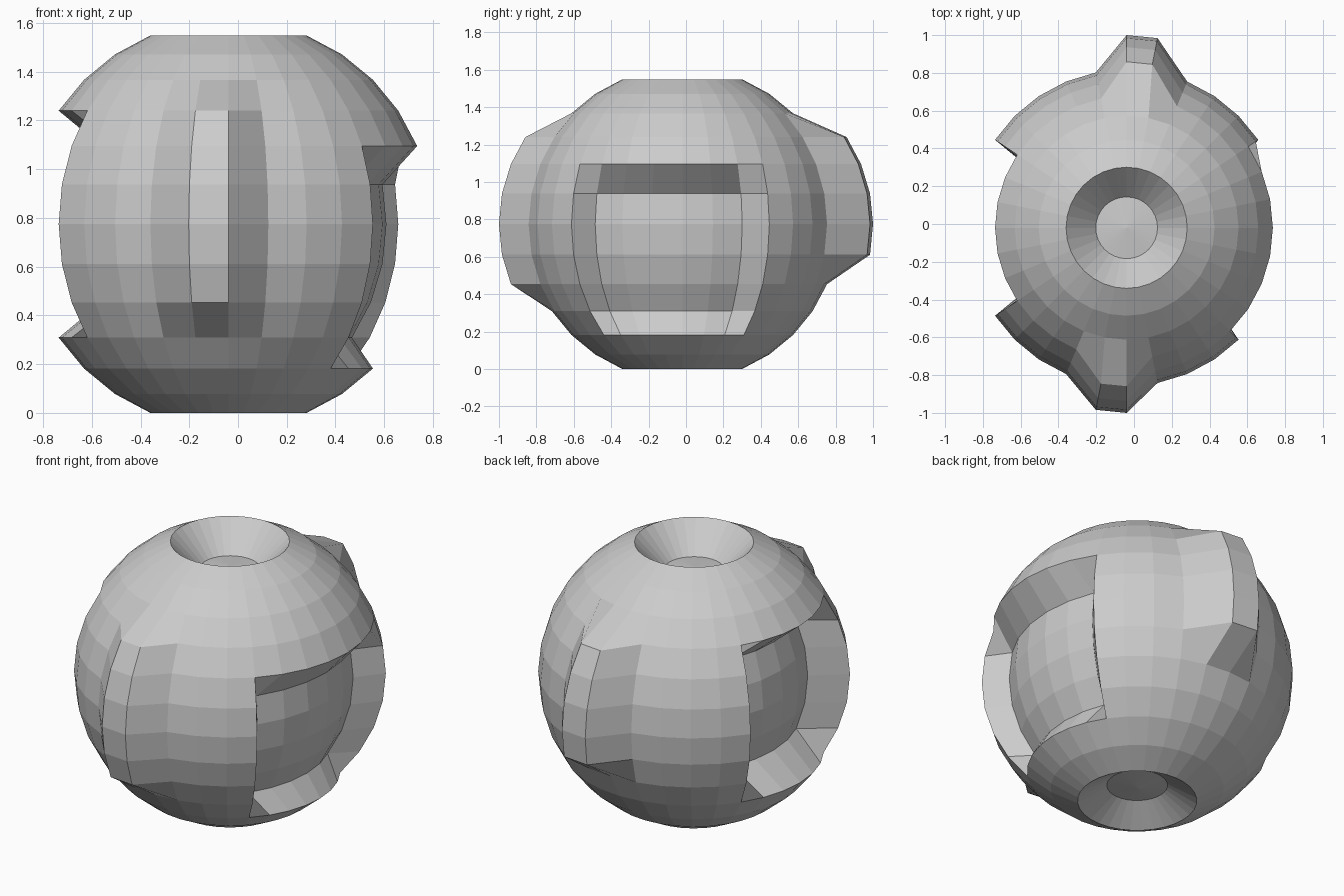
import bpy, bmesh, math

if "Cube" in bpy.data.objects:
    bpy.data.objects.remove(bpy.data.objects["Cube"])

R = 0.838                      # ball radius
CX, CY, CZ = -0.039, -0.02, R * math.sin(math.radians(67.5))
STEP = 360 / 32                # one grid step in degrees

bm = bmesh.new()
bmesh.ops.create_uvsphere(bm, u_segments=32, v_segments=16, radius=R)

# Remember the grid position (column, row) of every vertex before moving any
grid = []
for v in bm.verts:
    lat = round(math.degrees(math.asin(max(-1, min(1, v.co.z / R)))) / STEP)
    lon = round(math.degrees(math.atan2(v.co.y, v.co.x)) / STEP) % 32
    grid.append((v, lon, lat))


def shift(columns, rows, offset):
    """Move a rectangular patch of the ball surface."""
    columns = {c % 32 for c in columns}
    for v, lon, lat in grid:
        if lon in columns and lat in rows:
            v.co.x += offset[0]
            v.co.y += offset[1]


# Narrow raised ribs, front and back
shift(range(23, 25), range(-2, 4), (0, -0.142))
shift(range(7, 9), range(-1, 4), (0, 0.182))

# Sunken panels, right and left
shift(range(-3, 3), range(-3, 2), (-0.19, 0))
shift(range(14, 19), range(-2, 3), (0.253, 0))

# Conical dimples pushed in at both poles
rim = R * math.sin(math.radians(67.5))
ring = R * math.sin(math.radians(78.75))
for v, lon, lat in grid:
    if lat >= 7:
        v.co.z -= (ring - rim) + 0.163
    elif lat <= -7:
        v.co.z += (ring - rim) + 0.095

bmesh.ops.translate(bm, verts=bm.verts, vec=(CX, CY, CZ))
bmesh.ops.recalc_face_normals(bm, faces=bm.faces)

mesh = bpy.data.meshes.new("ball_body")
bm.to_mesh(mesh)
bm.free()
body = bpy.data.objects.new("ball_body", mesh)
bpy.context.collection.objects.link(body)
